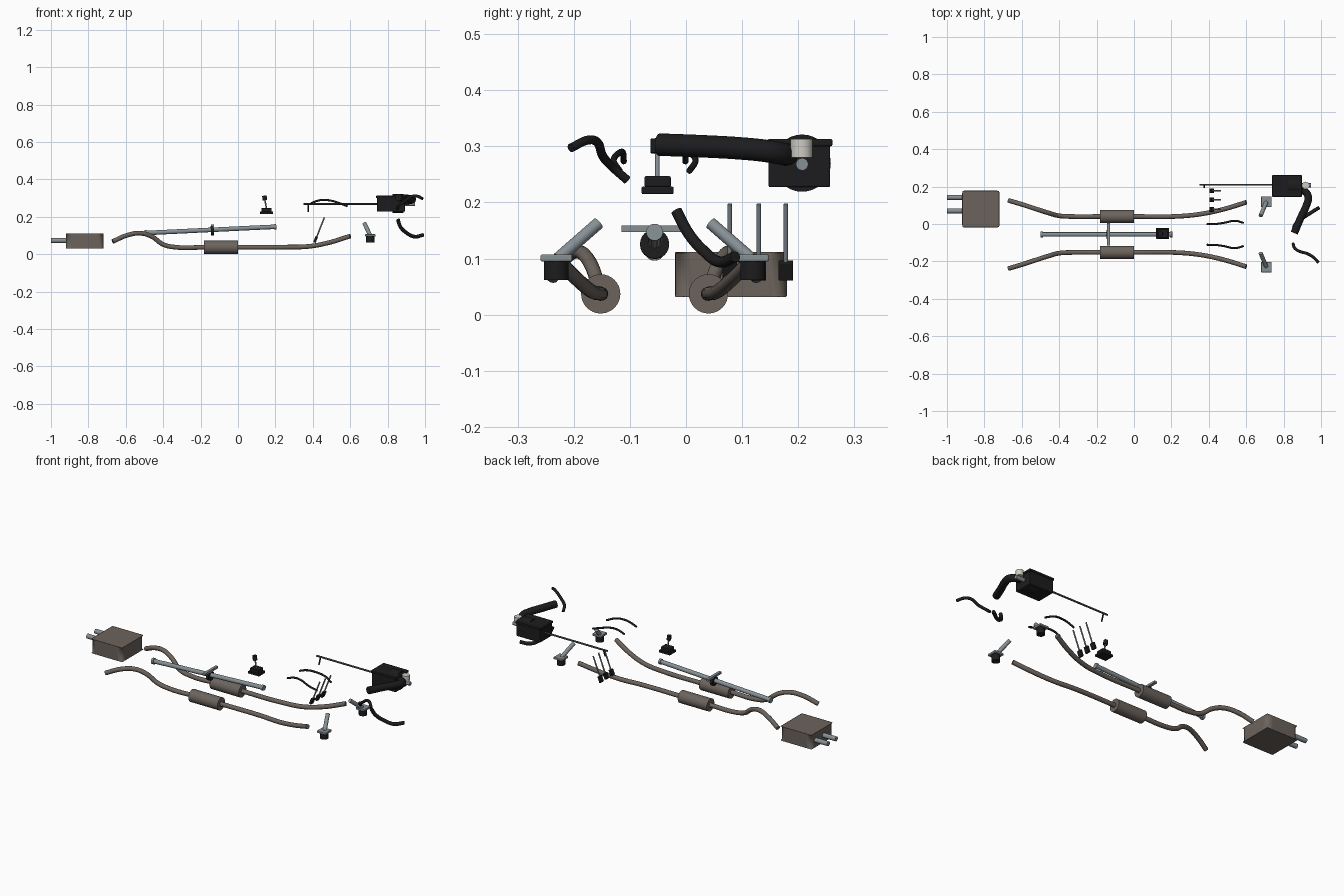
import bpy
from mathutils import Vector

cube = bpy.data.objects.get("Cube")
if cube:
    bpy.data.objects.remove(cube)

MID = -0.056  # vehicle centre line, used for mirrored pairs


def material(name, r, g, b):
    m = bpy.data.materials.new(name)
    m.use_nodes = True
    m.diffuse_color = (r, g, b, 1)
    m.node_tree.nodes["Principled BSDF"].inputs["Base Color"].default_value = (r, g, b, 1)
    return m


brown = material("exhaust_metal", 0.15, 0.125, 0.108)
steel = material("steel", 0.24, 0.28, 0.30)
dark = material("dark_metal", 0.05, 0.05, 0.05)
black = material("black_rubber", 0.012, 0.012, 0.013)
cream = material("cream_plastic", 0.62, 0.60, 0.54)


def finish(ob, name, mat):
    ob.name = name
    ob.data.materials.clear()
    ob.data.materials.append(mat)
    bpy.ops.object.shade_smooth_by_angle(angle=0.7)
    return ob


def select(ob):
    bpy.ops.object.select_all(action="DESELECT")
    ob.select_set(True)
    bpy.context.view_layer.objects.active = ob


def rod(name, a, b, radius, mat, sides=24):
    a, b = Vector(a), Vector(b)
    bpy.ops.mesh.primitive_cylinder_add(vertices=sides, radius=radius, depth=(b - a).length,
                                        location=(a + b) / 2)
    ob = bpy.context.object
    ob.rotation_euler = (b - a).to_track_quat("Z", "Y").to_euler()
    return finish(ob, name, mat)


def box(name, low, high, mat, bevel=0.0, tilt=0.0):
    low, high = Vector(low), Vector(high)
    bpy.ops.mesh.primitive_cube_add(size=1, location=(low + high) / 2)
    ob = bpy.context.object
    ob.scale = high - low
    bpy.ops.object.transform_apply(location=False, rotation=False, scale=True)
    ob.rotation_euler.y = tilt
    if bevel:
        mod = ob.modifiers.new("rounding", "BEVEL")
        mod.width, mod.segments = bevel, 2
    return finish(ob, name, mat)


def hose(name, points, radius, mat):
    # Smooth round tube through a few points
    curve = bpy.data.curves.new(name, "CURVE")
    curve.dimensions = "3D"
    curve.bevel_depth, curve.bevel_resolution = radius, 4
    curve.resolution_u, curve.use_fill_caps = 8, True
    spline = curve.splines.new("BEZIER")
    spline.bezier_points.add(len(points) - 1)
    for bp, p in zip(spline.bezier_points, points):
        bp.co = p
        bp.handle_left_type = bp.handle_right_type = "AUTO"
    ob = bpy.data.objects.new(name, curve)
    bpy.context.collection.objects.link(ob)
    select(ob)
    bpy.ops.object.convert(target="MESH")
    return finish(bpy.context.object, name, mat)


# Rear silencer: rounded in plan, with two tail pipes
silencer = box("silencer", (-0.92, -0.02, 0.031), (-0.718, 0.18, 0.112), brown)
bev = silencer.modifiers.new("corners", "BEVEL")
bev.limit_method = "WEIGHT"
bev.width, bev.segments = 0.032, 5
weights = silencer.data.attributes.new("bevel_weight_edge", "FLOAT", "EDGE")
for e in silencer.data.edges:
    p, q = (silencer.data.vertices[i].co for i in e.vertices)
    weights.data[e.index].value = 1.0 if abs(p.z - q.z) > 0.01 else 0.12
for i, y in enumerate((0.07, 0.142)):
    rod(f"tail_pipe_{i}", (-1.0, y, 0.073), (-0.9, y, 0.073), 0.013, steel)

# Mirrored pairs: exhaust lines, strut mounts, curved hoses
exhaust = [(-0.67, 0.182, 0.068), (-0.59, 0.158, 0.102), (-0.52, 0.135, 0.112),
           (-0.46, 0.116, 0.094), (-0.40, 0.1, 0.052), (-0.33, 0.096, 0.037),
           (-0.18, 0.096, 0.037), (0.0, 0.096, 0.037), (0.25, 0.098, 0.038),
           (0.38, 0.113, 0.042), (0.49, 0.138, 0.063), (0.6, 0.172, 0.097)]
bent = [(0.39, 0.055, 0.273), (0.435, 0.056, 0.288), (0.48, 0.062, 0.289),
        (0.54, 0.073, 0.274), (0.585, 0.062, 0.256)]
for s, side in ((1, "left"), (-1, "right")):
    def at(x, d, z):
        return (x, MID + s * d, z)

    hose(f"{side}_exhaust_pipe", [at(*p) for p in exhaust], 0.0125, brown)
    rod(f"{side}_resonator", at(-0.183, 0.096, 0.037), at(0, 0.096, 0.037), 0.035, brown, 32)
    hose(f"{side}_bent_hose", [at(*p) for p in bent], 0.0055, black)
    c = MID + s * 0.175
    box(f"{side}_mount_plate", (0.68, c - 0.028, 0.095), (0.735, c + 0.028, 0.107), steel, 0.002)
    rod(f"{side}_mount_bush", (0.707, c, 0.062), (0.707, c, 0.096), 0.022, black)
    rod(f"{side}_mount_shaft", at(0.707, 0.172, 0.1), at(0.677, 0.1, 0.163), 0.011, steel)

# Drive shaft with end flanges, centre bearing and cross bar
start, end = Vector((-0.5, MID, 0.113)), Vector((0.205, MID, 0.147))
step = (end - start).normalized() * 0.012
rod("drive_shaft", start, end, 0.012, steel)
rod("rear_flange", start, start + step, 0.017, steel)
rod("front_flange", end - step, end, 0.015, steel)
rod("centre_bearing", (-0.145, MID, 0.125), (-0.129, MID, 0.126), 0.026, black)
box("cross_bar", (-0.145, -0.115, 0.147), (-0.129, 0.005, 0.159), steel)

# Gear lever
box("lever_base", (0.118, -0.079, 0.215), (0.188, -0.022, 0.228), black, 0.002)
box("lever_gaiter", (0.126, -0.074, 0.227), (0.18, -0.027, 0.247), black, 0.003)
rod("lever_stick", (0.152, -0.051, 0.245), (0.143, -0.051, 0.295), 0.004, steel, 12)
rod("lever_knob", (0.144, -0.051, 0.288), (0.141, -0.051, 0.313), 0.012, black, 16)

# Three pedals
for i, y in enumerate((0.078, 0.13, 0.178)):
    rod(f"pedal_arm_{i}", (0.462, y, 0.197), (0.416, y, 0.08), 0.004, steel, 12)
    box(f"pedal_pad_{i}", (0.408, y - 0.013, 0.061), (0.422, y + 0.013, 0.096), black, 0.002, 0.37)

# Air box with lid, round side drum, cap and outlet
box("air_box", (0.743, 0.147, 0.227), (0.893, 0.257, 0.303), black, 0.003)
box("air_box_lid", (0.738, 0.145, 0.3), (0.897, 0.261, 0.313), black, 0.003)
rod("air_box_drum", (0.825, 0.207, 0.27), (0.885, 0.207, 0.27), 0.051, black, 32)
rod("filler_cap", (0.918, 0.206, 0.28), (0.918, 0.206, 0.313), 0.02, cream)
rod("outlet_stub", (0.88, 0.207, 0.268), (0.945, 0.207, 0.268), 0.011, steel)

# Long linkage rod with its hanging end
rod("linkage_rod", (0.35, 0.21, 0.268), (0.75, 0.21, 0.268), 0.005, dark, 12)
rod("linkage_arm", (0.375, 0.21, 0.268), (0.375, 0.195, 0.227), 0.004, black, 12)

# Intake duct and the two front hoses
hose("intake_duct", [(0.857, -0.048, 0.303), (0.89, 0.03, 0.3), (0.922, 0.1, 0.296),
                     (0.932, 0.14, 0.292), (0.918, 0.17, 0.287), (0.88, 0.182, 0.285)], 0.02, black)
hose("upper_hose", [(0.85, -0.105, 0.24), (0.86, -0.13, 0.262), (0.89, -0.148, 0.282),
                    (0.925, -0.158, 0.307), (0.955, -0.175, 0.311), (0.986, -0.205, 0.297)], 0.008, black)
hose("lower_hose", [(0.855, -0.017, 0.185), (0.868, 0.003, 0.147), (0.9, 0.03, 0.115),
                    (0.945, 0.06, 0.094), (0.99, 0.088, 0.103)], 0.01, black)
